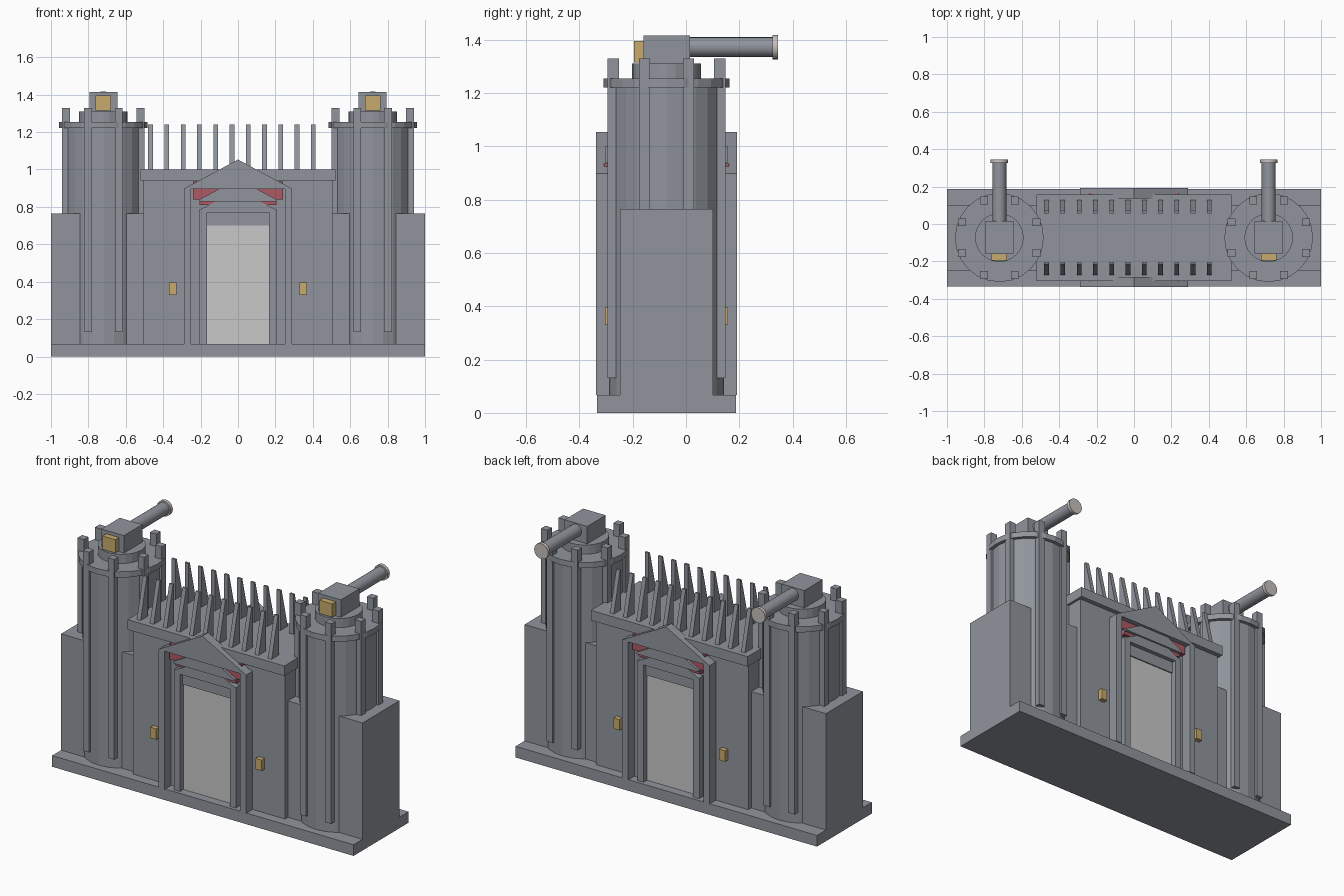
import bpy, bmesh, math
from mathutils import Matrix

cube = bpy.data.objects.get("Cube")
if cube:
    bpy.data.objects.remove(cube, do_unlink=True)

MID = -0.073      # y of the building's centre line
BASE = 0.067      # top of the plinth


def material(name, r, g, b):
    m = bpy.data.materials.new(name)
    m.use_nodes = True
    m.diffuse_color = (r, g, b, 1)
    m.node_tree.nodes["Principled BSDF"].inputs["Base Color"].default_value = (r, g, b, 1)
    return m


STONE = material("stone grey", 0.28, 0.30, 0.335)
DOOR = material("pale door", 0.58, 0.58, 0.58)
GOLD = material("gold", 0.57, 0.41, 0.15)
RED = material("red", 0.42, 0.10, 0.13)
MUZZLE = material("warm light grey", 0.56, 0.53, 0.51)


def finish(name, bm, mat):
    bmesh.ops.recalc_face_normals(bm, faces=bm.faces)
    mesh = bpy.data.meshes.new(name)
    bm.to_mesh(mesh)
    bm.free()
    mesh.materials.append(mat)
    ob = bpy.data.objects.new(name, mesh)
    bpy.context.collection.objects.link(ob)
    return ob


def box(name, x, y, z, mat=STONE):
    """Box from (min, max) pairs."""
    bm = bmesh.new()
    size = [b - a for a, b in (x, y, z)]
    centre = [(a + b) / 2 for a, b in (x, y, z)]
    bmesh.ops.create_cube(bm, size=1, matrix=Matrix.Translation(centre) @ Matrix.Diagonal((*size, 1)))
    return finish(name, bm, mat)


def drum(name, x, y, z, radius, depth, mat=STONE, along_y=False, sides=24):
    bm = bmesh.new()
    turn = Matrix.Rotation(math.pi / 2, 4, "X") if along_y else Matrix()
    bmesh.ops.create_cone(bm, cap_ends=True, segments=sides, radius1=radius, radius2=radius,
                          depth=depth, matrix=Matrix.Translation((x, y, z)) @ turn)
    return finish(name, bm, mat)


def prism(name, points, shift, mat=STONE):
    """Extrude a flat outline along a vector."""
    bm = bmesh.new()
    face = bm.faces.new([bm.verts.new(p) for p in points])
    new = bmesh.ops.extrude_face_region(bm, geom=[face])["geom"]
    bmesh.ops.translate(bm, vec=shift, verts=[v for v in new if isinstance(v, bmesh.types.BMVert)])
    return finish(name, bm, mat)


def span(side, near, far):
    """Sorted y pair, measured outward from the centre line."""
    return sorted((MID + side * near, MID + side * far))


def gable(name, side, half, low, eave, peak, near, far):
    y0, y1 = span(side, near, far)
    outline = [(-half, low), (half, low), (half, eave), (0, peak), (-half, eave)]
    prism(name, [(x, y0, z) for x, z in outline], (0, y1 - y0, 0))


# Main masses
box("plinth", (-1, 1), (MID - 0.26, MID + 0.26), (0, BASE))
box("wing_wall", (-1, 1), (MID - 0.175, MID + 0.175), (BASE, 0.765))
box("gatehouse", (-0.505, 0.505), (MID - 0.203, MID + 0.203), (BASE, 0.95))
box("cornice", (-0.52, 0.52), (MID - 0.231, MID + 0.231), (0.94, 1.0))

# Front and back portals
for side, label in ((-1, "front"), (1, "back")):
    for sx in (-1, 1):
        box(label + "_outer_pillar", sorted((sx * 0.25, sx * 0.29)), span(side, 0.19, 0.265), (BASE, 0.897))
        box(label + "_inner_pillar", sorted((sx * 0.165, sx * 0.205)), span(side, 0.19, 0.24), (BASE, 0.79))
        box(label + "_wall_lamp", sorted((sx * 0.33, sx * 0.37)), span(side, 0.19, 0.231),
            (0.33, 0.395), GOLD)
    gable(label + "_pediment", side, 0.29, 0.895, 0.897, 1.053, 0.21, 0.265)
    gable(label + "_middle_gable", side, 0.205, 0.83, 0.84, 0.95, 0.19, 0.25)
    gable(label + "_inner_gable", side, 0.205, 0.77, 0.785, 0.89, 0.19, 0.24)
    box(label + "_upper_red_panel", (-0.24, 0.24), span(side, 0.2, 0.235), (0.84, 0.935), RED)
    box(label + "_lower_red_panel", (-0.205, 0.205), span(side, 0.2, 0.232), (0.81, 0.832), RED)
    box(label + "_lintel", (-0.17, 0.17), span(side, 0.19, 0.215), (0.7, 0.78))
    box(label + "_door", (-0.165, 0.165), span(side, 0.2, 0.208), (BASE, 0.7), DOOR)

    # Roof spikes, sloped outside and upright inside
    for i in range(11):
        x = -0.48 + i * 0.087
        profile = [(0.2, 1.0), (0.13, 1.0), (0.13, 1.24), (0.142, 1.24)]
        prism(label + "_roof_spike", [(x, MID + side * d, z) for d, z in profile], (0.025, 0, 0))

# Towers with their guns
for sx, label in ((-1, "right"), (1, "left")):
    cx = sx * 0.72
    drum(label + "_tower", cx, MID, 0.65, 0.216, 1.18)
    drum(label + "_tower_ring", cx, MID, 1.238, 0.237, 0.034)
    drum(label + "_turret_base", cx, MID, 1.28, 0.13, 0.06)
    for k in range(8):
        a = math.radians(22.5 + 45 * k)
        bx, by = cx + 0.216 * math.cos(a), MID + 0.216 * math.sin(a)
        box(label + "_tower_buttress", (bx - 0.021, bx + 0.021), (by - 0.021, by + 0.021), (0.13, 1.33))
    box(label + "_gun_housing", (cx - 0.075, cx + 0.075), (-0.16, 0.015), (1.3, 1.415))
    box(label + "_gun_sight", (cx - 0.042, cx + 0.042), (-0.195, -0.155), (1.315, 1.395), GOLD)
    parts = [drum(label + "_gun_barrel", cx, 0.165, 1.372, 0.037, 0.32, along_y=True),
             drum(label + "_gun_muzzle", cx, 0.335, 1.372, 0.046, 0.02, MUZZLE, along_y=True)]
    for ob in parts:
        bpy.ops.object.select_all(action="DESELECT")
        ob.select_set(True)
        bpy.context.view_layer.objects.active = ob
        bpy.ops.object.shade_smooth_by_angle()
